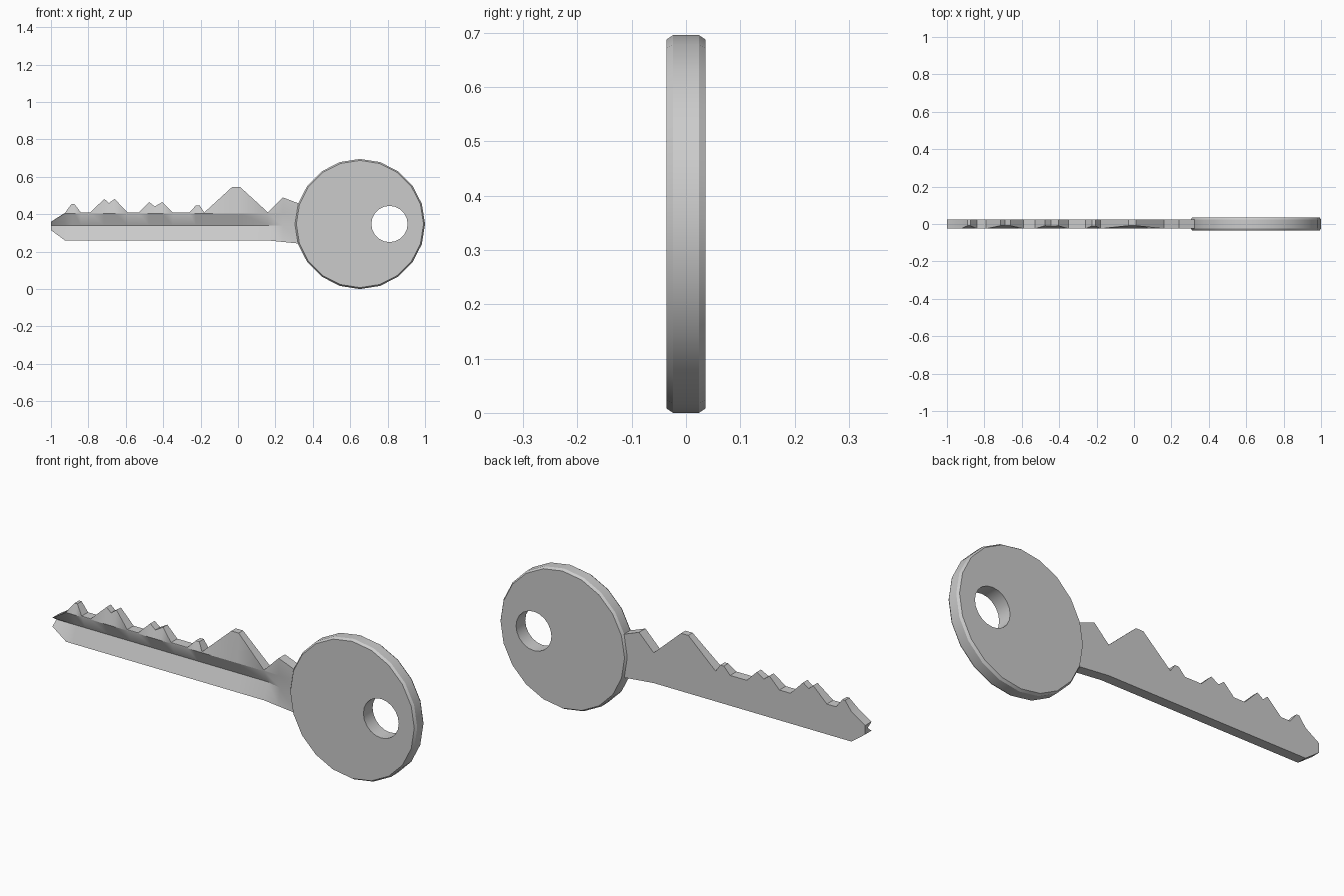
import bpy, bmesh, math

if "Cube" in bpy.data.objects:
    bpy.data.objects.remove(bpy.data.objects["Cube"])


def finish(bm, name):
    bmesh.ops.remove_doubles(bm, verts=bm.verts, dist=1e-5)
    bmesh.ops.recalc_face_normals(bm, faces=bm.faces)
    mesh = bpy.data.meshes.new(name)
    bm.to_mesh(mesh)
    bm.free()
    ob = bpy.data.objects.new(name, mesh)
    bpy.context.collection.objects.link(ob)
    bpy.ops.object.select_all(action='DESELECT')
    bpy.context.view_layer.objects.active = ob
    ob.select_set(True)
    bpy.ops.object.shade_smooth_by_angle(angle=math.radians(30))
    return ob


def skin(bm, rings, closed=False):
    """Join consecutive vertex rings with quads."""
    loops = [[bm.verts.new(p) for p in ring] for ring in rings]
    n = len(loops[0])
    pairs = list(zip(loops, loops[1:]))
    if closed:
        pairs.append((loops[-1], loops[0]))
    for a, b in pairs:
        for i in range(n):
            j = (i + 1) % n
            bm.faces.new((a[i], a[j], b[j], b[i]))
    return loops


# Key bow: chamfered 20-sided disc with an off-centre hole
def circle(cx, r, y, n=20):
    return [(cx + r * math.cos(2 * math.pi * i / n), y,
             0.348 + r * math.sin(2 * math.pi * i / n)) for i in range(n)]


BOW, HOLE = 0.652, 0.81
bm = bmesh.new()
skin(bm, [circle(HOLE, 0.097, 0.036), circle(BOW, 0.340, 0.036),
          circle(BOW, 0.348, 0.024), circle(BOW, 0.348, -0.024),
          circle(BOW, 0.340, -0.036), circle(HOLE, 0.097, -0.036)], closed=True)
finish(bm, "key_bow")

# Key blade: toothed top outline, grooved front, flat back
TOP = [(-1, .36), (-.925, .408), (-.89, .455), (-.875, .455), (-.84, .41),
       (-.79, .41), (-.715, .482), (-.69, .46), (-.66, .482), (-.59, .41),
       (-.53, .41), (-.475, .465), (-.445, .442), (-.405, .465), (-.35, .41),
       (-.26, .41), (-.225, .447), (-.205, .447), (-.18, .41), (-.03, .547),
       (.01, .547), (.16, .41), (.24, .49), (.34, .452)]
T = 0.025


def section(x, top):
    if x < -.925:
        bottom = .315
    else:
        bottom = .26 - .018 * max(0, x - .16) / .18
    # groove runs out towards the bow, teeth lean back from the front face
    fade = min(1, max(0, (.28 - x) / .12))
    groove = -T + .03 * fade
    mid = min(top - .0005, .405)
    lean = -T + .016 * min(1, max(0, top - .41) / .04) * (x < .16)
    return [(x, T, bottom), (x, T, top), (x, lean, top), (x, -T, mid),
            (x, groove, .34), (x, -T, bottom)]


bm = bmesh.new()
loops = skin(bm, [section(x, z) for x, z in TOP])
bm.faces.new(loops[0])
bm.faces.new(loops[-1])
finish(bm, "key_blade")
